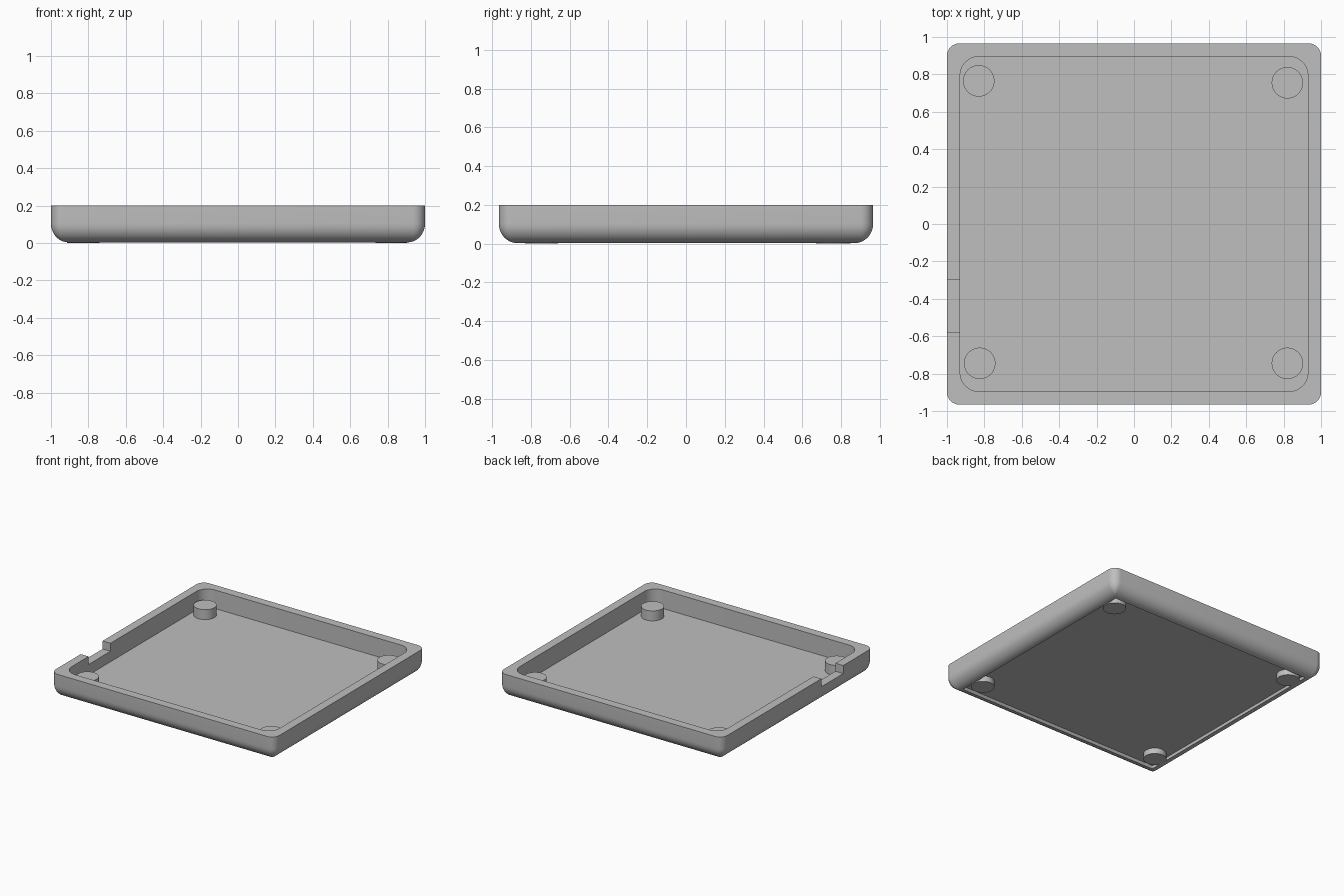
import bpy, bmesh, math

old = bpy.data.objects.get("Cube")
if old:
    bpy.data.objects.remove(old, do_unlink=True)

HALF_X, HALF_Y, HEIGHT = 1.0, 0.965, 0.2
FLOOR, BOTTOM = 0.05, 0.003

grey = bpy.data.materials.new("plain grey")
grey.use_nodes = True
grey.diffuse_color = (0.52, 0.52, 0.52, 1)
grey.node_tree.nodes["Principled BSDF"].inputs["Base Color"].default_value = (0.52, 0.52, 0.52, 1)


def finish(obj):
    obj.data.materials.append(grey)
    bpy.ops.object.select_all(action='DESELECT')
    obj.select_set(True)
    bpy.context.view_layer.objects.active = obj
    bpy.ops.object.shade_smooth_by_angle(angle=math.radians(35))


def rounded_ring(bm, inset, radius, z, steps=8):
    """Ring of vertices on a rounded rectangle, inset from the outer size."""
    ring = []
    for quarter, (sx, sy) in enumerate([(1, 1), (-1, 1), (-1, -1), (1, -1)]):
        cx = sx * (HALF_X - inset - radius)
        cy = sy * (HALF_Y - inset - radius)
        for i in range(steps + 1):
            a = math.pi / 2 * (quarter + i / steps)
            ring.append(bm.verts.new((cx + radius * math.cos(a), cy + radius * math.sin(a), z)))
    return ring


# Tray: floor, inner wall, flat rim, outer wall, rounded lower edge, hollow underside
sections = [(0.07, 0.1, FLOOR), (0.07, 0.1, HEIGHT), (0, 0.065, HEIGHT)]
for i in range(9):
    a = math.pi / 2 * i / 8
    inset = 0.095 * (1 - math.cos(a))
    z = BOTTOM + 0.1 * (1 - math.sin(a))
    sections.append((inset, max(0.065 - inset, 0.004), z))
sections.append((0.075, 0.01, FLOOR - 0.004))

bm = bmesh.new()
rings = [rounded_ring(bm, *s) for s in sections]
for lower, upper in zip(rings, rings[1:]):
    for i in range(len(lower)):
        j = (i + 1) % len(lower)
        bm.faces.new((lower[i], lower[j], upper[j], upper[i]))
bm.faces.new(rings[0])
bm.faces.new(rings[-1])
bmesh.ops.recalc_face_normals(bm, faces=bm.faces)
mesh = bpy.data.meshes.new("tray")
bm.to_mesh(mesh)
bm.free()
tray = bpy.data.objects.new("tray", mesh)
bpy.context.collection.objects.link(tray)

# Notch through the rim of the side wall
bpy.ops.mesh.primitive_cube_add(size=1, location=(-1.0, -0.44, 0.235))
cutter = bpy.context.object
cutter.name = "notch_cutter"
cutter.scale = (0.2, 0.28, 0.2)
cutter.hide_render = True
cut = tray.modifiers.new("notch", 'BOOLEAN')
cut.operation = 'DIFFERENCE'
cut.solver = 'EXACT'
cut.object = cutter
bpy.context.view_layer.update()
bpy.ops.object.select_all(action='DESELECT')
tray.select_set(True)
bpy.context.view_layer.objects.active = tray
bpy.ops.object.modifier_apply(modifier=cut.name)
bpy.data.objects.remove(cutter, do_unlink=True)
finish(tray)

# Corner posts, passing through the floor
posts = {
    "back_right_post": (-0.83, 0.765),
    "back_left_post": (0.82, 0.755),
    "front_right_post": (-0.825, -0.745),
    "front_left_post": (0.82, -0.745),
}
POST_TOP = 0.13
for name, (x, y) in posts.items():
    bpy.ops.mesh.primitive_cylinder_add(vertices=48, radius=0.084, depth=POST_TOP,
                                        location=(x, y, POST_TOP / 2))
    post = bpy.context.object
    post.name = name
    finish(post)
